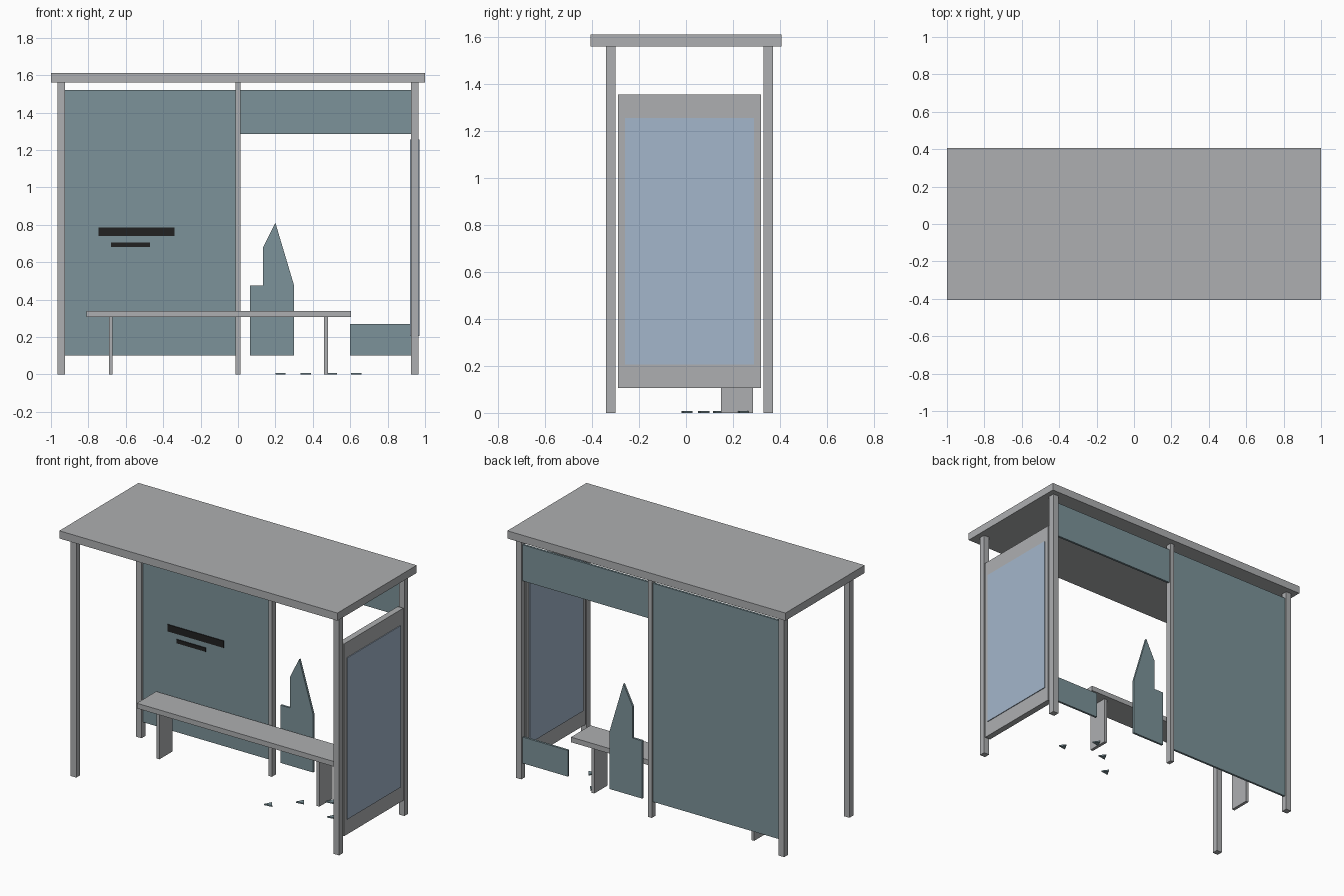
import bpy
import bmesh

cube = bpy.data.objects.get("Cube")
if cube:
    bpy.data.objects.remove(cube, do_unlink=True)


def material(name, rgb):
    mat = bpy.data.materials.new(name)
    mat.use_nodes = True
    mat.diffuse_color = (*rgb, 1)
    mat.node_tree.nodes["Principled BSDF"].inputs["Base Color"].default_value = (*rgb, 1)
    return mat


METAL = material("grey metal", (0.42, 0.43, 0.44))
GLASS = material("teal glass", (0.2, 0.29, 0.32))
SCREEN = material("pale blue poster", (0.37, 0.47, 0.6))
DARK = material("black paint", (0.015, 0.015, 0.015))


def prism(name, outline, offset, mat):
    """Extrude a flat outline of 3D points along an offset."""
    bm = bmesh.new()
    face = bm.faces.new([bm.verts.new(p) for p in outline])
    top = bmesh.ops.extrude_face_region(bm, geom=[face])
    verts = [v for v in top["geom"] if isinstance(v, bmesh.types.BMVert)]
    bmesh.ops.translate(bm, verts=verts, vec=offset)
    bmesh.ops.recalc_face_normals(bm, faces=bm.faces)
    mesh = bpy.data.meshes.new(name)
    bm.to_mesh(mesh)
    bm.free()
    mesh.materials.append(mat)
    obj = bpy.data.objects.new(name, mesh)
    bpy.context.collection.objects.link(obj)
    return obj


def box(name, x, y, z, mat):
    """Box from (low, high) ranges on each axis."""
    outline = [(x[0], y[0], z[0]), (x[1], y[0], z[0]), (x[1], y[1], z[0]), (x[0], y[1], z[0])]
    return prism(name, outline, (0, 0, z[1] - z[0]), mat)


# Roof and posts
FRONT, BACK = (-0.34, -0.3), (0.33, 0.37)
LEFT, RIGHT = (0.925, 0.965), (-0.965, -0.925)
box("roof", (-1, 1), (-0.407, 0.407), (1.56, 1.61), METAL)
for row, y in (("front", FRONT), ("back", BACK)):
    for side, x in (("left", LEFT), ("right", RIGHT)):
        box(f"{row}_{side}_post", x, y, (0, 1.56), METAL)
box("back_middle_post", (-0.013, 0.013), BACK, (0, 1.56), METAL)

# Back glazing: one whole pane and the remains of a broken one
PANE = (0.343, 0.357)
box("whole_pane", (-0.925, -0.013), PANE, (0.1, 1.52), GLASS)
box("broken_pane_top", (0.013, 0.925), PANE, (1.285, 1.52), GLASS)
box("broken_pane_corner", (0.6, 0.925), PANE, (0.1, 0.27), GLASS)
shard = [(0.065, 0.1), (0.3, 0.1), (0.3, 0.475), (0.2, 0.81),
         (0.135, 0.68), (0.135, 0.475), (0.065, 0.475)]
prism("broken_pane_shard", [(x, PANE[0], z) for x, z in shard],
      (0, PANE[1] - PANE[0], 0), GLASS)

# Painted strokes on the whole pane
box("upper_paint_stroke", (-0.745, -0.34), (0.338, 0.343), (0.74, 0.785), DARK)
box("lower_paint_stroke", (-0.68, -0.47), (0.338, 0.343), (0.68, 0.705), DARK)

# Side poster panel
box("poster_frame", LEFT, (-0.29, 0.32), (0.105, 1.355), METAL)
box("poster", (0.92, 0.97), (-0.26, 0.29), (0.205, 1.255), SCREEN)

# Bench
box("bench_seat", (-0.81, 0.605), (0.117, 0.317), (0.307, 0.34), METAL)
for side, x in (("right", -0.68), ("left", 0.47)):
    box(f"bench_{side}_leg", (x - 0.01, x + 0.01), (0.15, 0.285), (0, 0.307), METAL)

# Glass fragments on the ground
for i, (x, y) in enumerate([(0.2, -0.02), (0.335, 0.115), (0.475, 0.22), (0.605, 0.052)]):
    outline = [(x, y, 0), (x + 0.055, y + 0.008, 0), (x + 0.025, y + 0.047, 0)]
    prism(f"ground_fragment_{i + 1}", outline, (0, 0, 0.008), GLASS)
